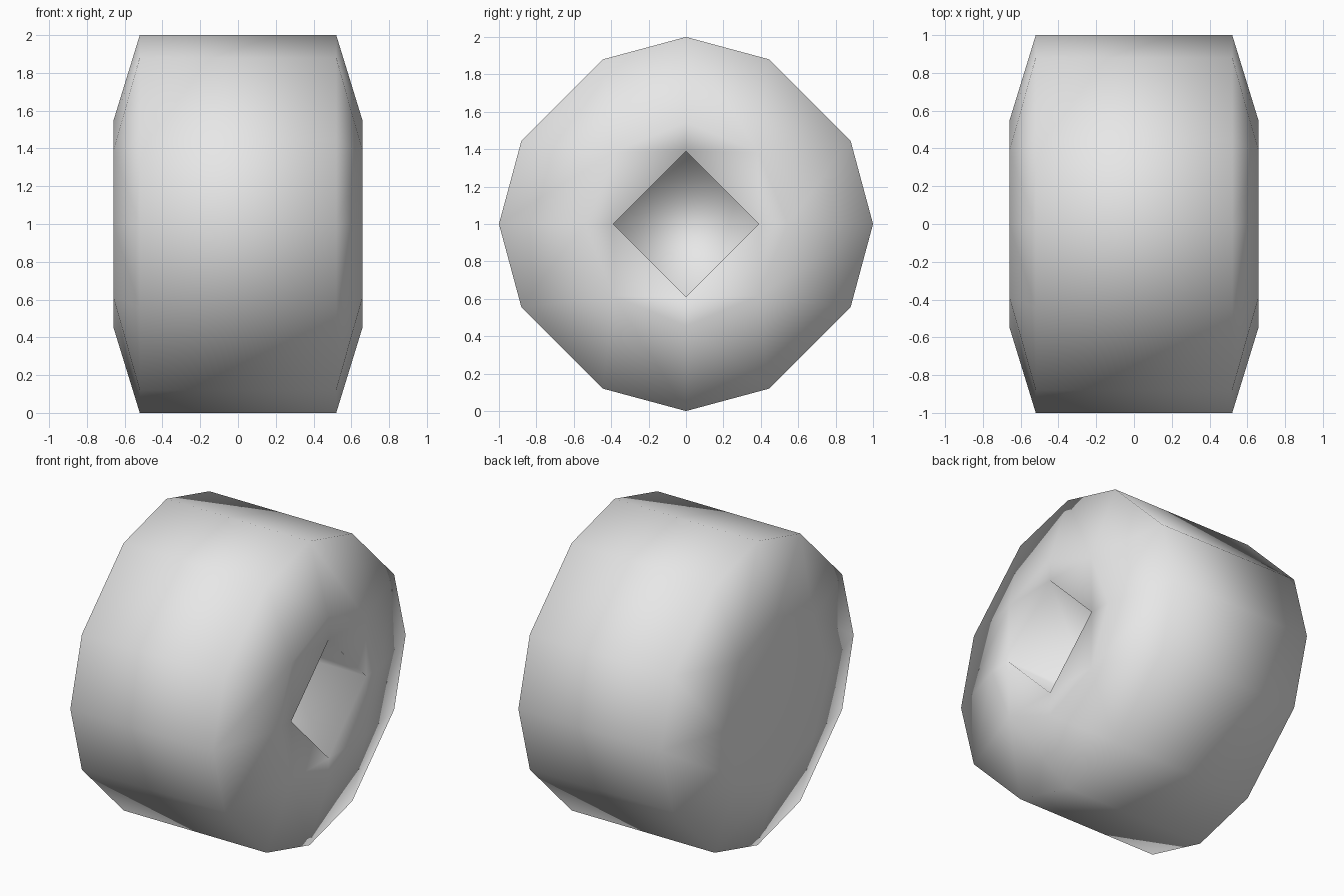
import bpy, bmesh
from math import atan2

cube = bpy.data.objects.get("Cube")
if cube:
    bpy.data.objects.remove(cube, do_unlink=True)

grey = bpy.data.materials.new("plain grey")
grey.use_nodes = True
colour = (0.8, 0.8, 0.8, 1)
grey.diffuse_color = colour
grey.node_tree.nodes["Principled BSDF"].inputs["Base Color"].default_value = colour


def turned(points):
    """Repeat the points of one quarter around the x axis."""
    ring = []
    for _ in range(4):
        ring += points
        points = [(-z, y) for y, z in points]
    return ring


RIM = turned([(1, 0), (0.88, 0.445), (0.445, 0.88)])
CAP = turned([(0.545, 0), (0.385, 0.385)])
SOCKET = turned([(0.39, 0)])

bm = bmesh.new()


def add_ring(x, ring):
    return [bm.verts.new((x, y, z + 1)) for y, z in ring]


def bevel_band(rim, cap):
    """Join the twelve-sided rim to the eight-sided cap, quarter by quarter."""
    for q in range(4):
        r = [rim[(3 * q + i) % 12] for i in range(4)]
        c = [cap[(2 * q + i) % 8] for i in range(3)]
        bm.faces.new((c[0], r[0], r[1], c[1]))
        bm.faces.new((c[1], r[1], r[2]))
        bm.faces.new((c[1], r[2], r[3], c[2]))


def wall(a, b):
    for i in range(len(a)):
        j = (i + 1) % len(a)
        bm.faces.new((a[i], a[j], b[j], b[i]))


# Tread and bevelled shoulders
rims = {s: add_ring(0.52 * s, RIM) for s in (-1, 1)}
caps = {s: add_ring(0.66 * s, CAP) for s in (-1, 1)}
wall(rims[-1], rims[1])
for s in (-1, 1):
    bevel_band(rims[s], caps[s])

# Closed end
bm.faces.new(caps[-1])

# Open end with a square socket
mouth = add_ring(0.66, SOCKET)
floor = add_ring(0.0, SOCKET)
for q in range(4):
    n = (q + 1) % 4
    a, b, c = caps[1][2 * q], caps[1][2 * q + 1], caps[1][2 * n]
    bm.faces.new((mouth[q], a, b))
    bm.faces.new((mouth[q], b, mouth[n]))
    bm.faces.new((mouth[n], b, c))
wall(mouth, floor)
bm.faces.new(floor)

bmesh.ops.recalc_face_normals(bm, faces=bm.faces)
for face in bm.faces:
    face.smooth = True

mesh = bpy.data.meshes.new("wheel")
bm.to_mesh(mesh)
bm.free()
mesh.materials.append(grey)
wheel = bpy.data.objects.new("wheel", mesh)
bpy.context.collection.objects.link(wheel)
